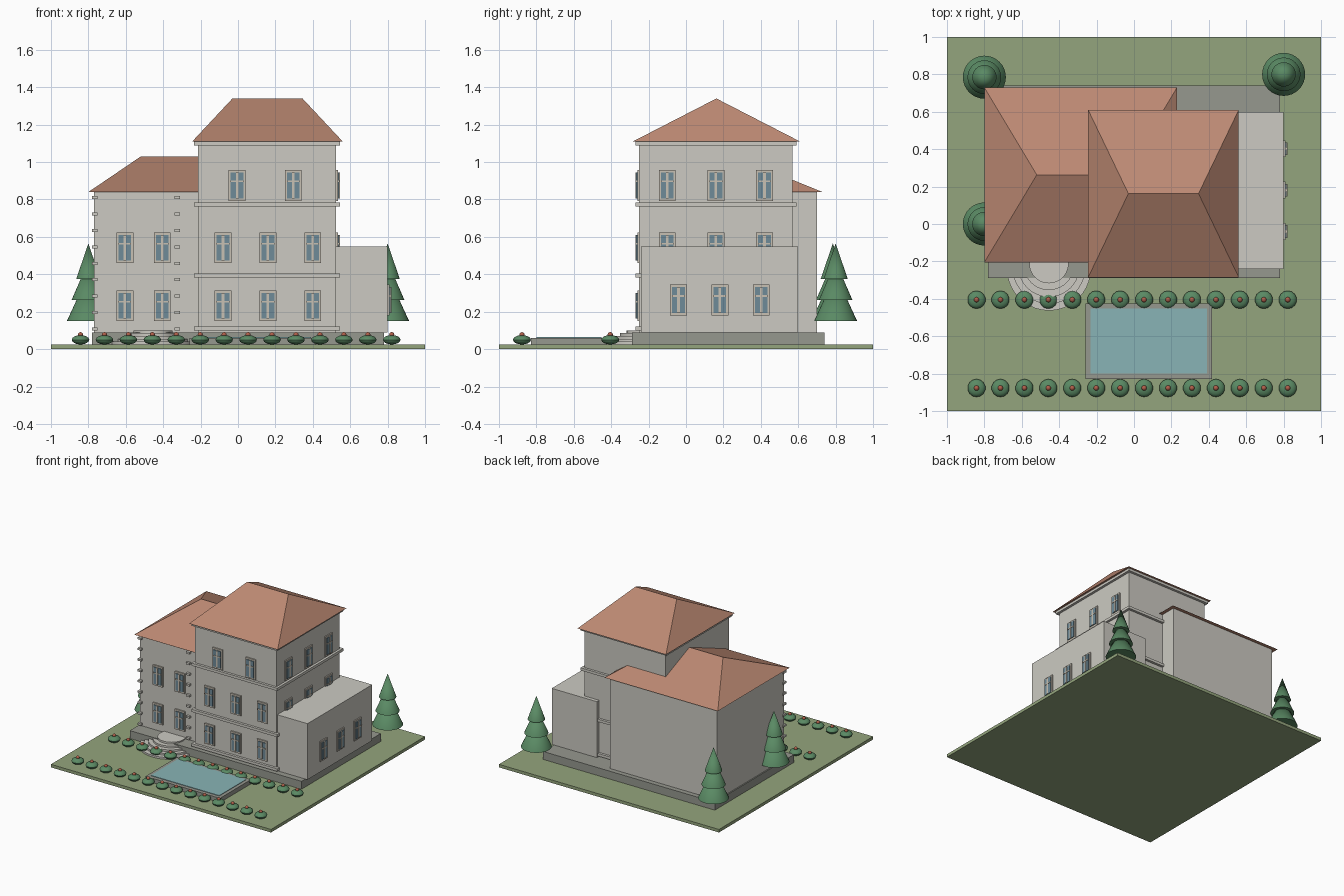
import bpy, bmesh
from math import radians
from mathutils import Matrix, Vector

cube = bpy.data.objects.get("Cube")
if cube:
    bpy.data.objects.remove(cube, do_unlink=True)


def material(name, code):
    """Flat material from an sRGB hex code."""
    srgb = [int(code[i:i + 2], 16) / 255 for i in (0, 2, 4)]
    rgb = [((c + 0.055) / 1.055) ** 2.4 if c > 0.04 else c / 12.92 for c in srgb]
    mat = bpy.data.materials.new(name)
    mat.use_nodes = True
    mat.diffuse_color = (*rgb, 1)
    mat.node_tree.nodes["Principled BSDF"].inputs["Base Color"].default_value = (*rgb, 1)
    return mat


LAWN = material("lawn green", "94A57D")
STONE = material("foundation grey", "96988F")
WALL = material("wall plaster", "CCCAC2")
TRIM = material("window trim", "C8C1B4")
ROOF = material("roof terracotta", "BC8973")
GLASS = material("window glass", "6F8B98")
WATER = material("pool water", "88B4B6")
LEAF = material("leaf green", "5A8A64")
FLOWER = material("flower red", "B05F4A")


class Part:
    """Collects primitives into one named mesh object."""

    def __init__(self, name, mat):
        self.name, self.mat, self.bm = name, mat, bmesh.new()

    def box(self, x, y, z):
        size = Vector((x[1] - x[0], y[1] - y[0], z[1] - z[0]))
        mid = Vector((sum(x) / 2, sum(y) / 2, sum(z) / 2))
        bmesh.ops.create_cube(self.bm, size=1,
                              matrix=Matrix.Translation(mid) @ Matrix.Diagonal(size).to_4x4())
        return self

    def cone(self, x, y, z, r, top=0, sides=32):
        at = Matrix.Translation((x, y, sum(z) / 2))
        bmesh.ops.create_cone(self.bm, cap_ends=True, segments=sides, radius1=r,
                              radius2=top, depth=z[1] - z[0], matrix=at)
        return self

    def ball(self, x, y, z, r, flat=1):
        at = Matrix.Translation((x, y, z)) @ Matrix.Diagonal((1, 1, flat, 1))
        bmesh.ops.create_uvsphere(self.bm, u_segments=14, v_segments=8, radius=r, matrix=at)
        return self

    def hip(self, x, y, z, ridge):
        """Hipped roof: rectangular eaves rising to a ridge along x."""
        new = self.bm.verts.new
        a, b, c, d = [new((px, py, z[0])) for px, py in
                      ((x[0], y[0]), (x[1], y[0]), (x[1], y[1]), (x[0], y[1]))]
        e, f = [new((px, sum(y) / 2, z[1])) for px in ridge]
        for face in ((d, c, b, a), (a, b, f, e), (b, c, f), (c, d, e, f), (d, a, e)):
            self.bm.faces.new(face)
        return self

    def done(self, smooth=False):
        mesh = bpy.data.meshes.new(self.name)
        self.bm.to_mesh(mesh)
        self.bm.free()
        mesh.materials.append(self.mat)
        obj = bpy.data.objects.new(self.name, mesh)
        bpy.context.collection.objects.link(obj)
        if smooth:
            bpy.ops.object.select_all(action="DESELECT")
            obj.select_set(True)
            bpy.context.view_layer.objects.active = obj
            bpy.ops.object.shade_smooth_by_angle(angle=radians(40))
        return obj


# Grounds and masonry blocks
Part("lawn", LAWN).box((-1, 1), (-1, 1), (0, 0.025)).done()
Part("foundation", STONE).box((-0.78, 0.78), (-0.29, 0.74), (0.025, 0.09)).done()
Part("tower_walls", WALL).box((-0.215, 0.525), (-0.25, 0.57), (0.09, 1.11)).done()
Part("wing_walls", WALL).box((-0.77, 0.2), (-0.17, 0.70), (0.09, 0.84)).done()
Part("annex_walls", WALL).box((0.39, 0.8), (-0.24, 0.6), (0.09, 0.55)).done()

# Hipped roofs
Part("tower_roof", ROOF).hip((-0.245, 0.56), (-0.285, 0.61), (1.11, 1.34), (-0.03, 0.345)).done()
Part("wing_roof", ROOF).hip((-0.8, 0.23), (-0.205, 0.73), (0.84, 1.03), (-0.52, -0.05)).done()

# String courses around the tower
bands = Part("tower_bands", WALL)
for z in (0.1, 0.382, 0.762, 1.09):
    bands.box((-0.235, 0.545), (-0.27, 0.59), (z, z + 0.022))
bands.done()

# Corner blocks on the wing front
quoins = Part("corner_blocks", WALL)
for x in (-0.765, -0.325):
    for i in range(9):
        z = 0.107 + 0.088 * i
        quoins.box((x - 0.015, x + 0.015), (-0.19, -0.15), (z - 0.008, z + 0.008))
quoins.done()

# Windows: a surround, two tall panes and a cross of glazing bars
frames, panes = Part("window_frames", TRIM), Part("window_panes", GLASS)


def window(side, wall, u, z):
    def plate(part, du, dz, depth, ou=0, oz=0):
        across = (u + ou - du / 2, u + ou + du / 2)
        up = (z + oz - dz / 2, z + oz + dz / 2)
        if side == "front":
            part.box(across, (wall - depth, wall + 0.005), up)
        else:
            part.box((wall - 0.005, wall + depth), across, up)

    plate(frames, 0.09, 0.165, 0.01)
    plate(panes, 0.068, 0.138, 0.016)
    plate(frames, 0.014, 0.138, 0.02)
    plate(frames, 0.068, 0.009, 0.02, 0, 0.022)


LOW, MID, HIGH = 0.232, 0.542, 0.875
for x in (-0.005, 0.295):
    window("front", -0.25, x, HIGH)
for z in (LOW, MID):
    for x in (-0.08, 0.16, 0.4):
        window("front", -0.25, x, z)
    for x in (-0.605, -0.405):
        window("front", -0.17, x, z)
for y in (-0.1, 0.16, 0.42):
    window("side", 0.525, y, MID)
    window("side", 0.525, y, HIGH)
    window("side", 0.8, y + 0.06 - (y + 0.1) * 0.15, 0.262)
frames.done()
panes.done()

# Rounded entrance steps
steps = Part("entrance_steps", WALL)
for i in range(5):
    r = 0.225 - 0.03 * i
    steps.cone(-0.455, -0.238 + 0.0065 * i, (0.025, 0.04 + 0.015 * i), r, r, 40)
steps.done(smooth=True)

# Pool with a stone rim
Part("pool_rim", STONE).box((-0.26, 0.417), (-0.83, -0.425), (0.025, 0.06)).done()
Part("pool_water", WATER).box((-0.232, 0.39), (-0.8, -0.452), (0.05, 0.064)).done()

# Two rows of flowering bushes
bushes, flowers = Part("bushes", LEAF), Part("bush_flowers", FLOWER)
for y in (-0.405, -0.877):
    for i in range(14):
        x = -0.842 + 0.128 * i
        bushes.ball(x, y, 0.05, 0.048, 0.52)
        flowers.ball(x, y, 0.077, 0.014)
bushes.done(smooth=True)
flowers.done(smooth=True)

# Three-tiered conifers
trees = Part("conifers", LEAF)
for x, y in ((-0.8, 0), (-0.8, 0.785), (0.8, 0.8)):
    trees.cone(x, y, (0.15, 0.4), 0.115)
    trees.cone(x, y, (0.262, 0.47), 0.09)
    trees.cone(x, y, (0.375, 0.565), 0.065)
trees.done(smooth=True)
